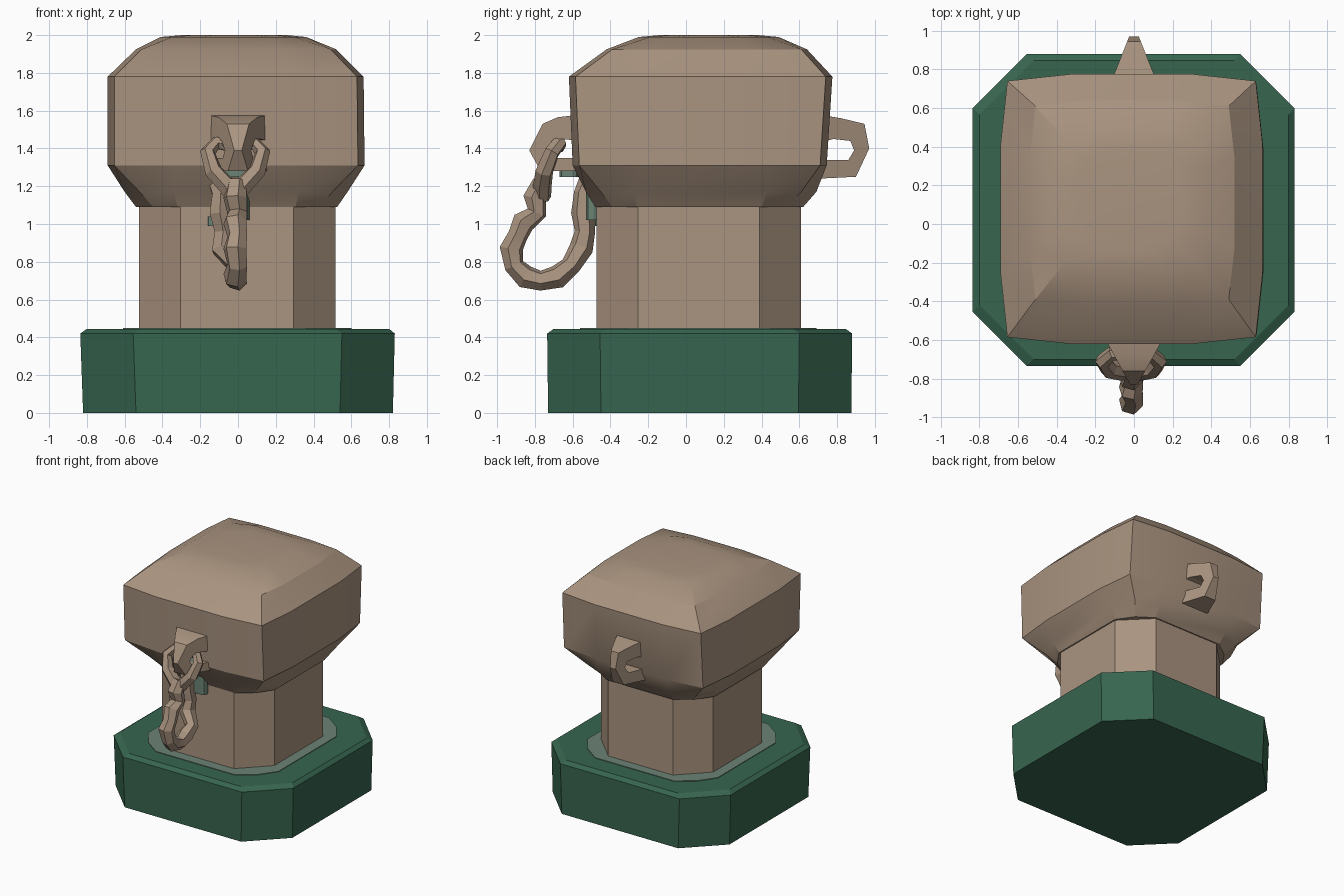
import bpy
from math import radians

if "Cube" in bpy.data.objects:
    bpy.data.objects.remove(bpy.data.objects["Cube"], do_unlink=True)


def material(name, colour):
    mat = bpy.data.materials.new(name)
    mat.use_nodes = True
    mat.diffuse_color = (*colour, 1)
    bsdf = mat.node_tree.nodes["Principled BSDF"]
    bsdf.inputs["Base Color"].default_value = (*colour, 1)
    bsdf.inputs["Roughness"].default_value = 0.9
    return mat


stone = material("warm_stone", (0.40, 0.295, 0.215))
green = material("dark_green", (0.038, 0.13, 0.078))
patina = material("grey_green", (0.15, 0.23, 0.18))


def finish(name, mesh, mats, angle=20):
    obj = bpy.data.objects.new(name, mesh)
    bpy.context.collection.objects.link(obj)
    mesh.materials.clear()
    for mat in mats:
        mesh.materials.append(mat)
    bpy.ops.object.select_all(action="DESELECT")
    obj.select_set(True)
    bpy.context.view_layer.objects.active = obj
    bpy.ops.object.mode_set(mode="EDIT")
    bpy.ops.mesh.select_all(action="SELECT")
    bpy.ops.mesh.normals_make_consistent(inside=False)
    bpy.ops.object.mode_set(mode="OBJECT")
    bpy.ops.object.shade_smooth_by_angle(angle=radians(angle))
    return obj


def ring(x0, x1, y0, y1, inset, cut, z):
    """Twelve-point outline: each corner pulled in, with a point either side of it."""
    pts = []
    for x, y, sx, sy in ((x0, y0, 1, 1), (x1, y0, -1, 1), (x1, y1, -1, -1), (x0, y1, 1, -1)):
        trio = [(x, y + sy * cut, z), (x + sx * inset, y + sy * inset, z), (x + sx * cut, y, z)]
        pts += trio if sx == sy else trio[::-1]
    return pts


def loft(name, rings, mat):
    n = len(rings[0])
    verts = [p for r in rings for p in r]
    faces = [(k * n + i, k * n + (i + 1) % n, (k + 1) * n + (i + 1) % n, (k + 1) * n + i)
             for k in range(len(rings) - 1) for i in range(n)]
    faces += [tuple(range(n))[::-1], tuple(range(len(verts) - n, len(verts)))]
    mesh = bpy.data.meshes.new(name)
    mesh.from_pydata(verts, [], faces)
    return finish(name, mesh, [mat])


def lug(name, outer, inner, half_width):
    """Tapered eye: side outline with a hole, the hole lined in patina."""
    n = len(outer)
    verts = [(s * half_width(y), y, z) for s in (-1, 1) for y, z in outer + inner]
    faces, lining = [], []
    for i in range(n):
        j = (i + 1) % n
        faces += [(i, j, n + j, n + i), (2 * n + i, 2 * n + j, 3 * n + j, 3 * n + i),
                  (i, j, 2 * n + j, 2 * n + i)]
        lining.append((n + i, n + j, 3 * n + j, 3 * n + i))
    mesh = bpy.data.meshes.new(name)
    mesh.from_pydata(verts, [], faces + lining)
    for poly in mesh.polygons:
        poly.material_index = int(poly.index >= len(faces))
    return finish(name, mesh, [stone, patina])


def strand(name, points, radius):
    """Chunky faceted rope through (x, y, z, thickness) points."""
    curve = bpy.data.curves.new(name, "CURVE")
    curve.dimensions = "3D"
    curve.bevel_depth = radius
    curve.bevel_resolution = 1
    curve.use_fill_caps = True
    line = curve.splines.new("POLY")
    line.points.add(len(points) - 1)
    for p, (x, y, z, size) in zip(line.points, points):
        p.co = (x, y, z, 1)
        p.radius = size
    temp = bpy.data.objects.new(name + "_path", curve)
    bpy.context.collection.objects.link(temp)
    bpy.context.view_layer.update()
    mesh = bpy.data.meshes.new_from_object(temp.evaluated_get(bpy.context.evaluated_depsgraph_get()))
    bpy.data.objects.remove(temp, do_unlink=True)
    return finish(name, mesh, [stone], 15)


# Green plinth with a softened top edge
loft("plinth", [ring(-0.82, 0.82, -0.73, 0.875, 0.14, 0.28, 0),
                ring(-0.835, 0.83, -0.735, 0.88, 0.14, 0.28, 0.42),
                ring(-0.80, 0.80, -0.70, 0.845, 0.14, 0.28, 0.445)], green)

# Pale band on the plinth around the shaft
loft("plinth_band", [ring(-0.61, 0.60, -0.56, 0.69, 0.10, 0.24, z) for z in (0.442, 0.45)], patina)

# Eight-sided shaft
loft("shaft", [ring(-0.525, 0.515, -0.475, 0.61, 0.11, 0.22, z) for z in (0.43, 1.12)], stone)

# Head: octagonal underside, square walls, domed top
loft("head", [ring(-0.54, 0.525, -0.48, 0.62, 0.09, 0.22, 1.09),
              ring(-0.60, 0.58, -0.53, 0.69, 0.08, 0.26, 1.17),
              ring(-0.69, 0.67, -0.60, 0.745, 0.035, 0.36, 1.31),
              ring(-0.69, 0.665, -0.62, 0.775, 0.035, 0.36, 1.78),
              ring(-0.54, 0.52, -0.42, 0.64, 0.03, 0.30, 1.925),
              ring(-0.41, 0.36, -0.25, 0.49, 0.06, 0.20, 1.99),
              ring(-0.30, 0.26, -0.14, 0.38, 0.06, 0.18, 2.0)], stone)

# Eyes on the front and back of the head
lug("back_lug",
    [(0.70, 1.58), (0.82, 1.56), (0.945, 1.53), (0.97, 1.40), (0.90, 1.25), (0.70, 1.24)],
    [(0.70, 1.43), (0.78, 1.45), (0.87, 1.44), (0.89, 1.39), (0.86, 1.34), (0.70, 1.34)],
    lambda y: 0.025 + max(0, 0.97 - y) * 0.4)
lug("front_lug",
    [(-0.56, 1.58), (-0.68, 1.565), (-0.76, 1.53), (-0.83, 1.39), (-0.77, 1.28), (-0.56, 1.28)],
    [(-0.56, 1.44), (-0.66, 1.45), (-0.71, 1.44), (-0.74, 1.39), (-0.72, 1.35), (-0.56, 1.35)],
    lambda y: 0.02 + max(0, 0.83 + y) * 0.55)

# Forked link through the front eye
for side, sign in (("left", 1), ("right", -1)):
    strand(side + "_link", [(sign * x - 0.015, y, z, s) for x, y, z, s in (
        (0.02, -0.67, 1.41, 0.8), (0.10, -0.67, 1.43, 0.9), (0.145, -0.71, 1.38, 1.0),
        (0.115, -0.75, 1.28, 1.15), (0.05, -0.76, 1.21, 1.2), (0, -0.76, 1.14, 1.1))], 0.042)

# Hanging loop of chain returning to the shaft
loop_path = ((-0.76, 1.22), (-0.80, 1.14), (-0.79, 1.06), (-0.86, 1.01), (-0.89, 0.94), (-0.925, 0.87),
             (-0.91, 0.78), (-0.85, 0.72), (-0.77, 0.70), (-0.68, 0.72), (-0.61, 0.78),
             (-0.555, 0.87), (-0.535, 0.96), (-0.545, 1.06), (-0.54, 1.16), (-0.50, 1.24))
strand("chain_loop", [(-0.01 - 0.006 * i * (i > 10) + 0.006 * (-1) ** i, y, z, 1.15 if i % 2 else 0.98)
                      for i, (y, z) in enumerate(loop_path)], 0.055)

# Patina left behind the chain on the head and shaft
loft("head_stain", [ring(-0.10, 0.08, -0.67, -0.57, 0.01, 0.03, z) for z in (1.25, 1.35)], patina)
loft("shaft_stain", [ring(-0.16, -0.03, -0.483, -0.47, 0.002, 0.004, z) for z in (0.99, 1.04)], patina)
loft("upper_stain", [ring(-0.08, 0.06, -0.53, -0.46, 0.01, 0.03, z) for z in (1.02, 1.20)], patina)
